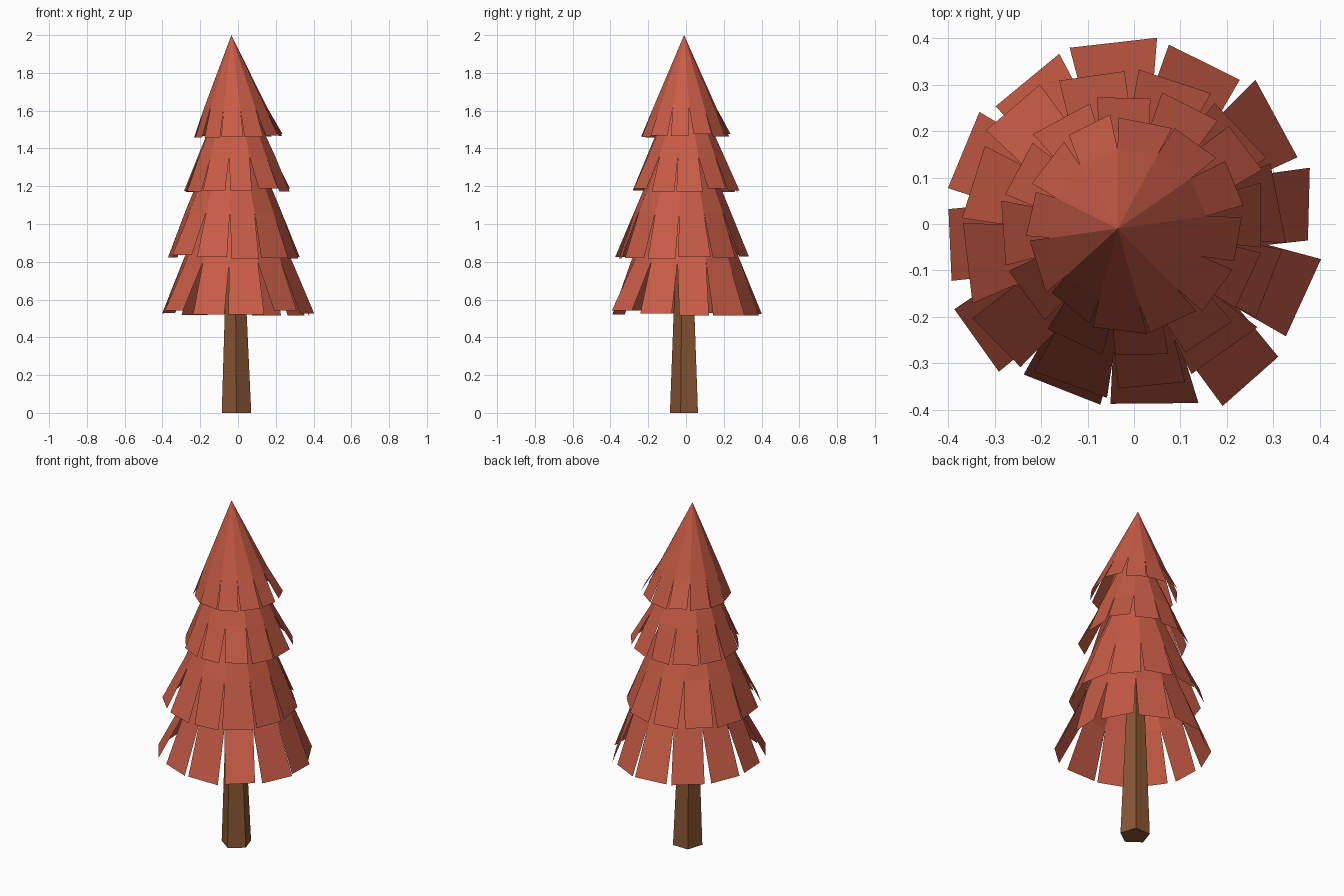
import bpy, bmesh
from math import radians, cos, sin
from mathutils import Vector

if "Cube" in bpy.data.objects:
    bpy.data.objects.remove(bpy.data.objects["Cube"])


def material(name, rgb):
    m = bpy.data.materials.new(name)
    m.diffuse_color = (*rgb, 1)
    m.use_nodes = True
    m.node_tree.nodes["Principled BSDF"].inputs["Base Color"].default_value = m.diffuse_color
    return m


leaf = material("rust red foliage", (0.578, 0.107, 0.061))
bark = material("brown bark", (0.25, 0.091, 0.032))

# Irregularity of the 12 blades: radius factor, width factor, twist in degrees
JITTER = [(0.995, 1.09, 0), (0.962, 0.98, -3), (0.967, 1.09, -8), (0.96, 0.90, -8),
          (1.008, 1.05, -1), (1.068, 0.92, 5), (0.985, 1.09, -6), (0.985, 1.02, 2),
          (1.068, 0.95, -1), (1.01, 0.89, -4), (1.013, 1.02, 1), (0.977, 1.02, 3)]
SLOT = 0.72   # fraction of the slope at which the blades separate


def finish(bm, name, mat):
    me = bpy.data.meshes.new(name)
    bm.to_mesh(me)
    bm.free()
    me.materials.append(mat)
    ob = bpy.data.objects.new(name, me)
    bpy.context.collection.objects.link(ob)


def polar(centre, radius, deg):
    a = radians(deg)
    return centre + Vector((radius * cos(a), radius * sin(a), 0))


# One tier: a 12-sided open cone whose lower edge is slit into flat blades
def tier(name, apex, rim, radius, width, start, shift, amount):
    apex, rim = Vector(apex), Vector(rim)
    ring = apex.lerp(rim, SLOT)
    bm = bmesh.new()
    tip = bm.verts.new(apex)
    slot = [bm.verts.new(polar(ring, radius * SLOT / cos(radians(15)), start + 15 - 30 * i))
            for i in range(12)]
    for i in range(12):
        rf, wf, twist = JITTER[(i + shift) % 12]
        rf = 1 + (rf - 1) * amount
        ang = start - 30 * i
        mid = polar(rim, radius * rf, ang) + Vector((0, 0, (rf - 1) * 0.25))
        t = radians(ang + twist * amount)
        half = Vector((-sin(t), cos(t), 0)) * (width * wf / 2)
        lo, hi = slot[(i + 1) % 12], slot[i]
        bm.faces.new((tip, lo, hi))
        bm.faces.new((lo, bm.verts.new(mid - half), bm.verts.new(mid + half), hi))
    finish(bm, name, leaf)


tier("foliage_top", (-0.035, -0.01, 2.0), (-0.003, -0.005, 1.465), 0.227, 0.108, 113, 5, 0.7)
tier("foliage_upper", (-0.02, -0.01, 1.83), (-0.003, 0, 1.175), 0.28, 0.128, 94, 3, 0.7)
tier("foliage_middle", (-0.025, -0.015, 1.68), (-0.025, -0.02, 0.825), 0.343, 0.16, 101, 9, 0.7)
tier("foliage_bottom", (-0.01, -0.005, 1.5), (0, 0, 0.525), 0.395, 0.174, 96.5, 0, 1.0)

# Five-sided tapering trunk
bm = bmesh.new()
rings = []
for centre, r in (((-0.008, -0.003, 0), 0.082), ((-0.016, -0.006, 1.0), 0.042)):
    rings.append([bm.verts.new(polar(Vector(centre), r, -90 + 72 * k)) for k in range(5)])
low, top = rings
for k in range(5):
    n = (k + 1) % 5
    bm.faces.new((low[k], low[n], top[n], top[k]))
bm.faces.new(low[::-1])
bm.faces.new(top)
finish(bm, "trunk", bark)
